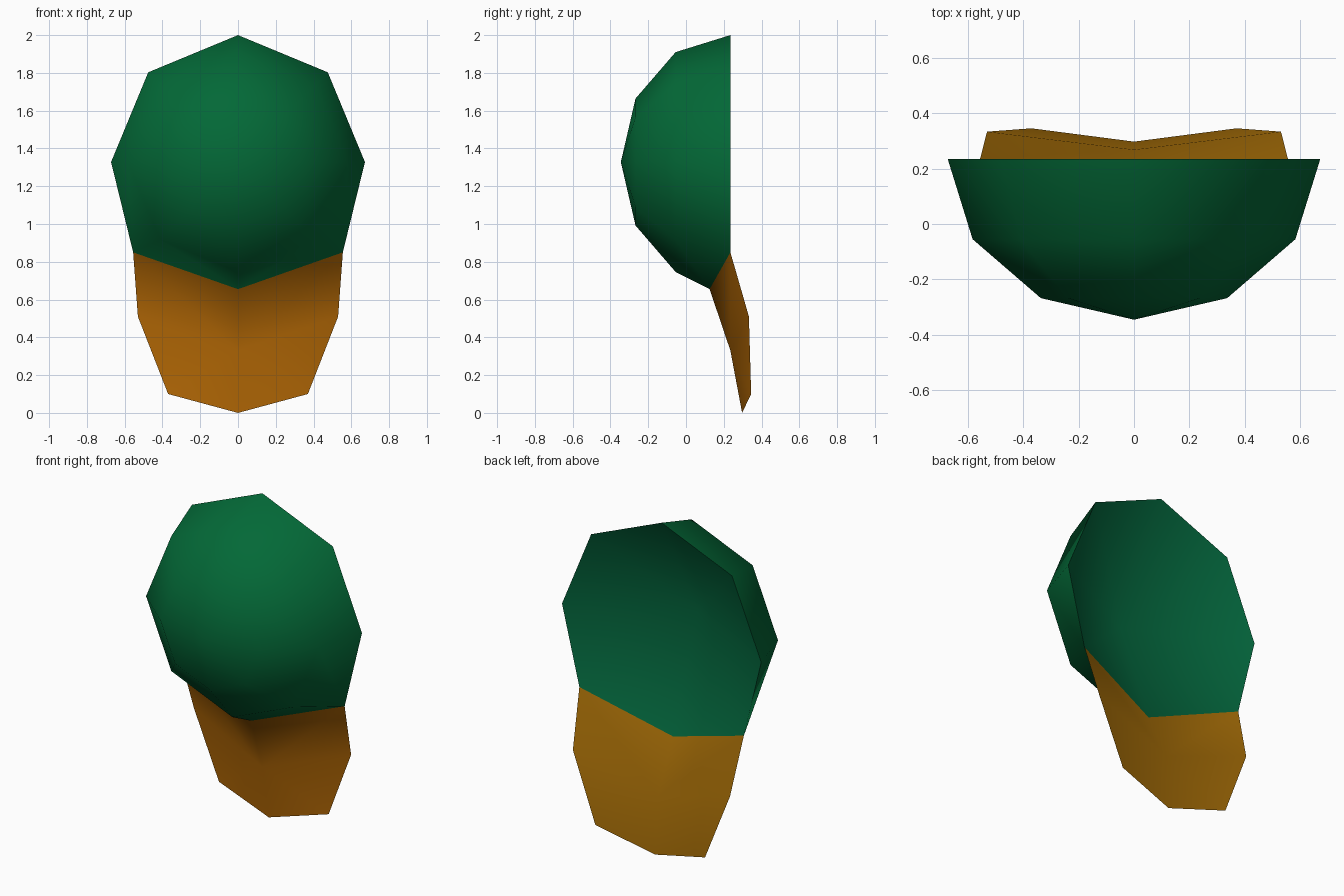
import bpy, math

if "Cube" in bpy.data.objects:
    bpy.data.objects.remove(bpy.data.objects["Cube"])


def material(name, rgb):
    m = bpy.data.materials.new(name)
    m.diffuse_color = (*rgb, 1)
    m.use_nodes = True
    m.node_tree.nodes["Principled BSDF"].inputs["Base Color"].default_value = m.diffuse_color
    return m


R, YB, ZC, N = 0.672, 0.235, 1.328, 8      # rim radius, rim plane, centre height, sides


def cap_side(name, depth, rings, brim_mid, mats, flip):
    """One side of the cap: crown from rim to pole, continued into the brim."""
    verts, faces = [], []
    for ring in range(rings):
        e = math.radians(90 / rings * ring)
        r = R * math.cos(e)
        for i in range(N):
            a = math.tau * i / N
            verts.append((r * math.sin(a), YB - depth * math.sin(e), ZC + r * math.cos(a)))
    # lower rim is pulled to meet the brim
    verts[3], verts[4], verts[5] = (0.555, YB, 0.85), (0, 0.125, 0.655), (-0.555, YB, 0.85)
    pole = len(verts)
    verts.append((0, YB - depth, ZC))
    for i in range(N):
        j = (i + 1) % N
        for r in range(0, (rings - 1) * N, N):
            a, b, c, d = r + i, r + j, r + N + j, r + N + i
            # mirrored triangulation keeps the pulled corners convex
            faces += [(a, b, d), (b, c, d)] if i < 4 else [(a, b, c), (a, c, d)]
        faces.append((pole - N + i, pole - N + j, pole))
    crown_count = len(faces)
    # brim: two rows below the lower rim
    m = len(verts)
    verts += [(0.53, 0.333, 0.51), brim_mid, (-0.53, 0.333, 0.51),
              (0.37, 0.345, 0.10), (0, 0.297, 0.0), (-0.37, 0.345, 0.10)]
    faces += [(4, 3, m + 1), (3, m, m + 1), (5, 4, m + 1), (m + 2, 5, m + 1),
              (m + 1, m, m + 3), (m + 1, m + 3, m + 4),
              (m + 2, m + 1, m + 5), (m + 1, m + 4, m + 5)]
    if flip:
        faces = [f[::-1] for f in faces]
    me = bpy.data.meshes.new(name)
    me.from_pydata(verts, [], faces)
    for mat in mats:
        me.materials.append(mat)
    for p in me.polygons:
        p.use_smooth = True
        p.material_index = int(p.index >= crown_count)
    me.update()
    ob = bpy.data.objects.new(name, me)
    bpy.context.collection.objects.link(ob)
    return ob


# Outside: deep half dome and front of the brim
cap_side("cap_outside", 0.58, 3, (0, 0.235, 0.33),
         [material("dark green", (0.001, 0.14, 0.038)),
          material("orange", (0.52, 0.16, 0.002))], True)

# Lining: hollow back and rear of the brim
cap_side("cap_lining", 0.35, 1, (0, 0.268, 0.345),
         [material("lining green", (0.001, 0.13, 0.045)),
          material("ochre", (0.36, 0.145, 0.002))], False)
